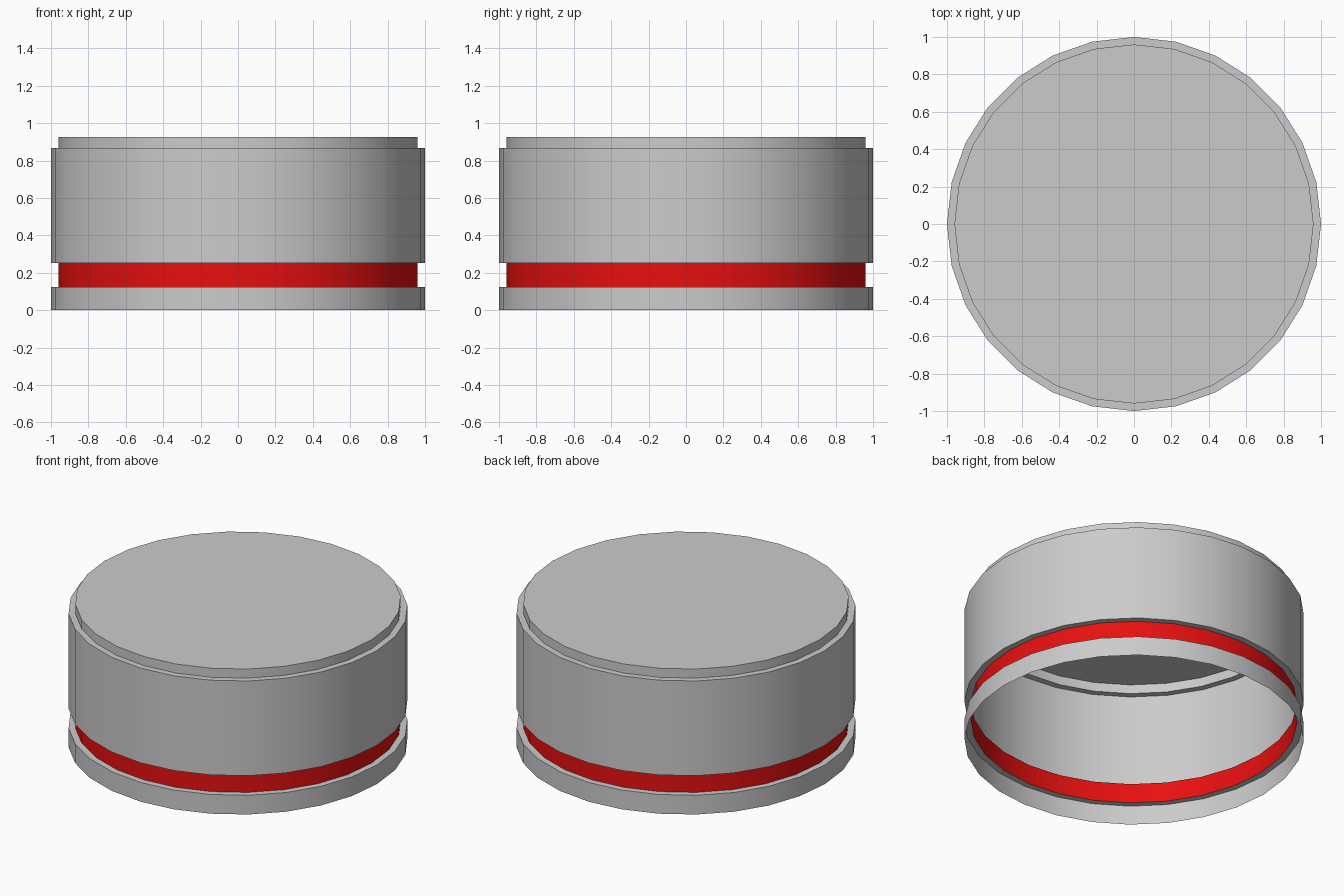
import bpy
import bmesh
from math import cos, sin, pi, radians

SIDES = 28
OUTER, INNER = 1.0, 0.96
BASE_TOP, GROOVE_TOP, BODY_TOP, LID_TOP = 0.125, 0.252, 0.868, 0.927

cube = bpy.data.objects.get("Cube")
if cube:
    bpy.data.objects.remove(cube, do_unlink=True)


def make_material(name, color):
    mat = bpy.data.materials.new(name)
    mat.use_nodes = True
    mat.diffuse_color = color
    mat.node_tree.nodes["Principled BSDF"].inputs["Base Color"].default_value = color
    return mat


def lathe(name, profile, mat, capped=False):
    """Spin a (radius, height) profile, listed bottom to top, into a thin shell."""
    bm = bmesh.new()
    rings = [[bm.verts.new((r * cos(2 * pi * i / SIDES), r * sin(2 * pi * i / SIDES), z))
              for i in range(SIDES)] for r, z in profile]
    for low, high in zip(rings, rings[1:]):
        for i in range(SIDES):
            j = (i + 1) % SIDES
            bm.faces.new((low[i], low[j], high[j], high[i]))
    if capped:
        bm.faces.new(rings[-1])
    mesh = bpy.data.meshes.new(name)
    bm.to_mesh(mesh)
    bm.free()
    mesh.materials.append(mat)
    obj = bpy.data.objects.new(name, mesh)
    bpy.context.collection.objects.link(obj)
    bpy.ops.object.select_all(action='DESELECT')
    obj.select_set(True)
    bpy.context.view_layer.objects.active = obj
    bpy.ops.object.shade_smooth_by_angle(angle=radians(30))
    return obj


gray = make_material("light gray", (0.6, 0.6, 0.6, 1))
red = make_material("bright red", (0.8, 0.005, 0.005, 1))

# Open bottom rim with its ledge
lathe("base_band", [(OUTER, 0), (OUTER, BASE_TOP), (INNER, BASE_TOP)], gray)
# Recessed coloured stripe
lathe("red_groove", [(INNER, BASE_TOP), (INNER, GROOVE_TOP)], red)
# Main wall with its lower and upper ledges
lathe("body_wall", [(INNER, GROOVE_TOP), (OUTER, GROOVE_TOP),
                    (OUTER, BODY_TOP), (INNER, BODY_TOP)], gray)
# Raised flat top
lathe("top_lid", [(INNER, BODY_TOP), (INNER, LID_TOP)], gray, capped=True)
